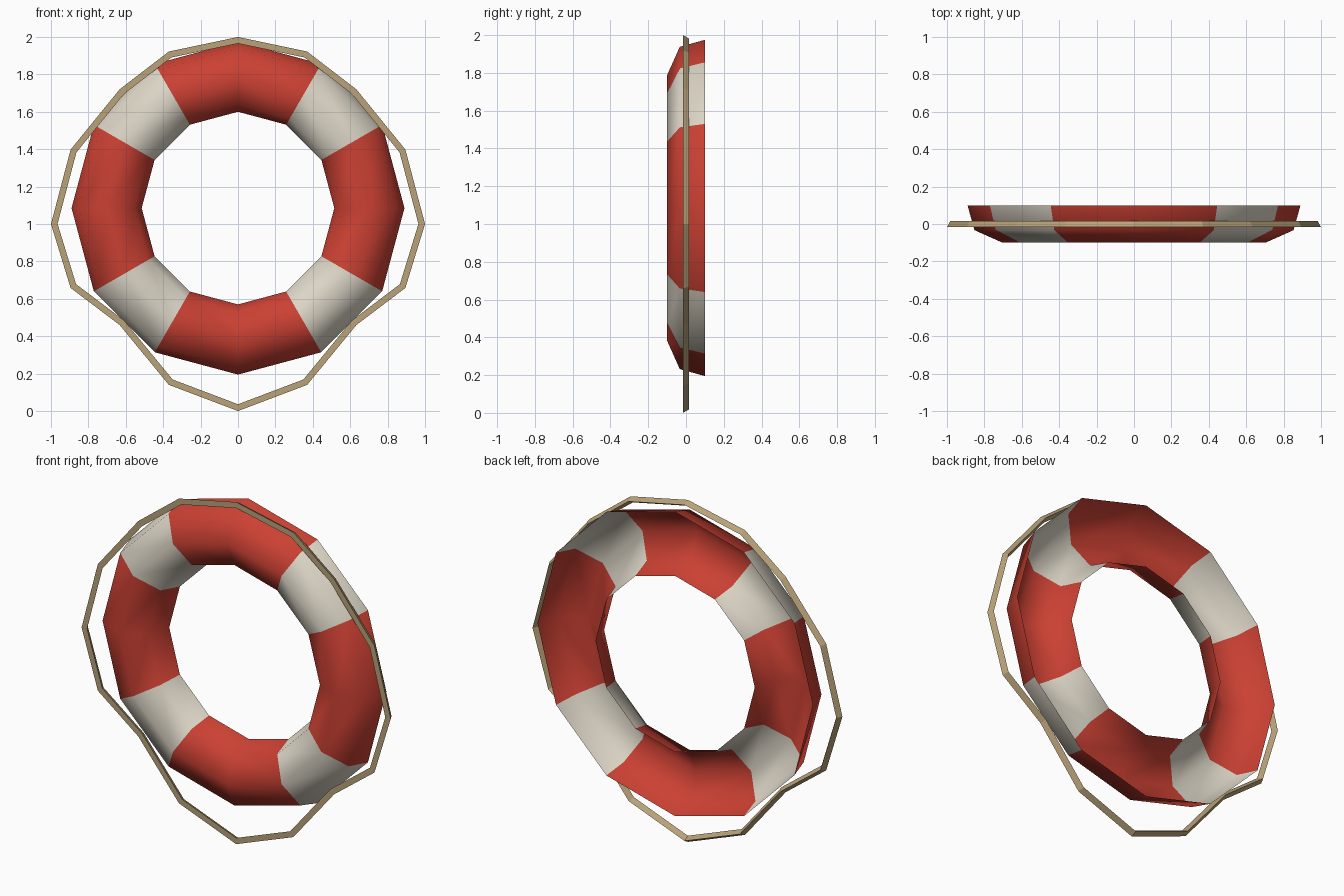
import bpy, bmesh
from math import sin, cos, pi
from mathutils import Vector

if "Cube" in bpy.data.objects:
    bpy.data.objects.remove(bpy.data.objects["Cube"])


def material(name, rgb):
    m = bpy.data.materials.new(name)
    m.diffuse_color = (*rgb, 1)
    m.use_nodes = True
    m.node_tree.nodes["Principled BSDF"].inputs["Base Color"].default_value = m.diffuse_color
    return m


def loft(name, rings, closed_profile, mats, pick=lambda i: 0, smooth=False):
    """Join a closed loop of cross-sections with quads."""
    bm = bmesh.new()
    vs = [[bm.verts.new(p) for p in r] for r in rings]
    n, k = len(rings), len(rings[0])
    for i in range(n):
        a, b = vs[i], vs[(i + 1) % n]
        for j in range(k if closed_profile else k - 1):
            q = (j + 1) % k
            f = bm.faces.new((a[j], b[j], b[q], a[q]))
            f.material_index = pick(i)
            f.smooth = smooth
    if closed_profile:
        bmesh.ops.recalc_face_normals(bm, faces=bm.faces)
    else:
        # open shell: make the front side face -y
        bm.normal_update()
        if sum(f.normal.y for f in bm.faces) > 0:
            bmesh.ops.reverse_faces(bm, faces=bm.faces)
    me = bpy.data.meshes.new(name)
    bm.to_mesh(me)
    bm.free()
    for m in mats:
        me.materials.append(m)
    ob = bpy.data.objects.new(name, me)
    bpy.context.collection.objects.link(ob)
    return ob


red = material("red", (0.60, 0.052, 0.033))
white = material("white", (0.72, 0.67, 0.57))
tan = material("rope", (0.48, 0.36, 0.19))

# Float ring: 12 sections, half-round shell open at the back (radius, y)
profile = [(0.89, 0.10), (0.853, -0.033), (0.703, -0.10),
           (0.553, -0.033), (0.515, 0.10)]
CZ = 1.085
rings = [[(r * sin(i * pi / 6), y, CZ + r * cos(i * pi / 6))
          for r, y in profile] for i in range(12)]
loft("float_ring", rings, False, [red, white],
     lambda i: 1 if i % 3 == 1 else 0, smooth=True)

# Rope: triangular section along a sagging loop, outer outline mirrored in x
half = [(0, 2.0), (0.37, 1.922), (0.633, 1.72), (0.895, 1.398), (1.0, 1.0),
        (0.895, 0.658), (0.633, 0.46), (0.37, 0.14), (0, 0.0)]
loop = [Vector(p) for p in half + [(-x, z) for x, z in half[-2:0:-1]]]
W = 0.034
rope = []
for i, p in enumerate(loop):
    d1 = (p - loop[i - 1]).normalized()
    d2 = (loop[(i + 1) % len(loop)] - p).normalized()
    n1, n2 = Vector((d1.y, -d1.x)), Vector((d2.y, -d2.x))
    inward = (n1 + n2) / (1 + n1.dot(n2)) * W
    mid, inn = p + inward / 2, p + inward
    rope.append([(p.x, -0.017, p.y), (mid.x, 0.015, mid.y), (inn.x, -0.017, inn.y)])
loft("grab_rope", rope, True, [tan])
